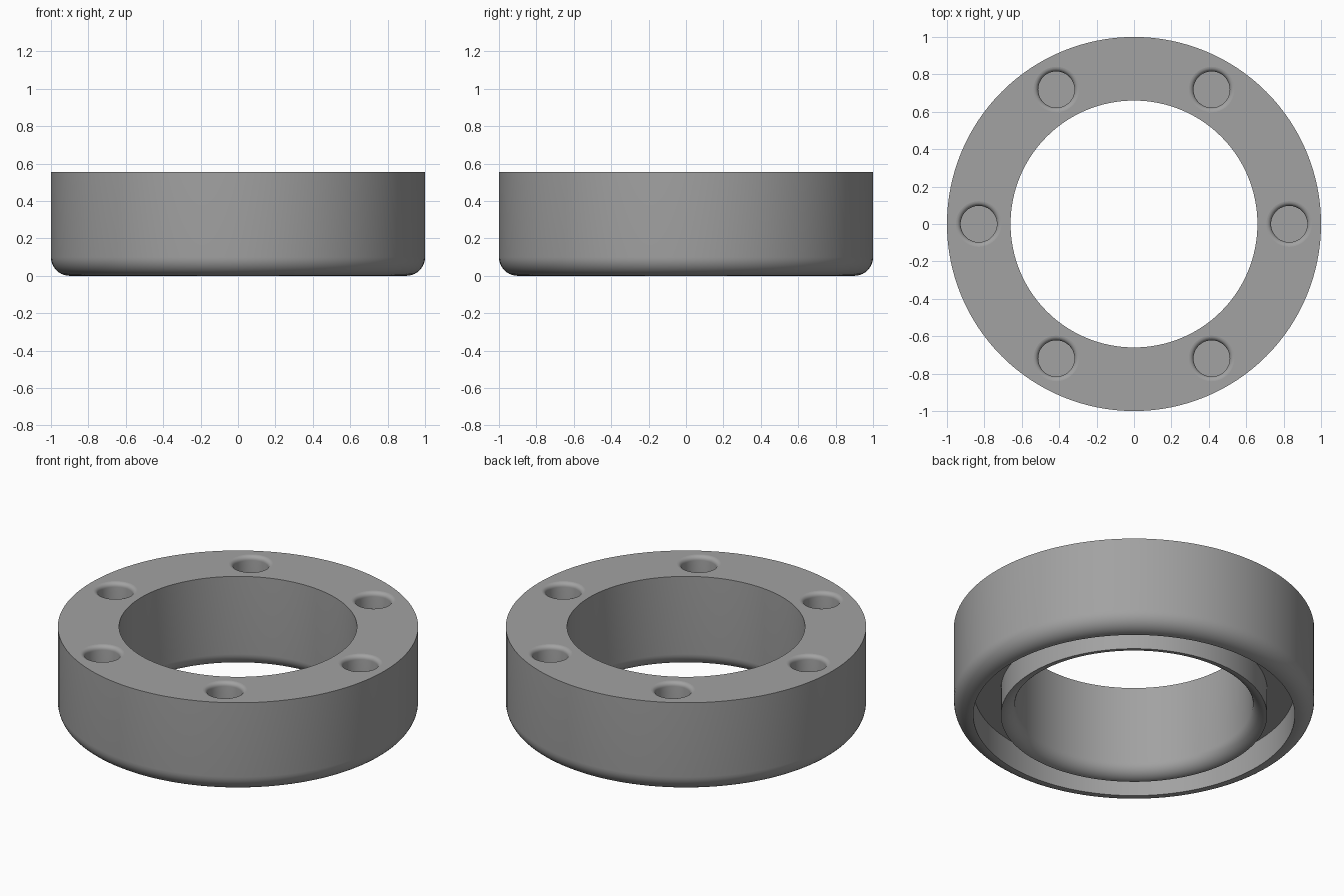
import bpy, bmesh, math

if "Cube" in bpy.data.objects:
    bpy.data.objects.remove(bpy.data.objects["Cube"])

HEIGHT = 0.555
OUTER, INNER = 1.0, 0.66
GROOVE_OUT, GROOVE_IN, GROOVE_TOP = 0.892, 0.739, 0.165
HOLE_R, HOLE_RING, HOLE_DEPTH, HOLE_ROUND = 0.097, 0.83, 0.25, 0.025


def arc(cx, cz, r, a0, a1, n):
    """Points of an arc in the (radius, z) plane, angles in degrees."""
    angles = [math.radians(a0 + (a1 - a0) * i / n) for i in range(n + 1)]
    return [(cx + r * math.cos(a), cz + r * math.sin(a)) for a in angles]


def lathe(bm, profile, segments, center=(0, 0), closed=True):
    """Turn a (radius, z) profile about a vertical axis; cap it if open."""
    rings = []
    for r, z in profile:
        rings.append([bm.verts.new((center[0] + r * math.cos(2 * math.pi * s / segments),
                                    center[1] + r * math.sin(2 * math.pi * s / segments), z))
                      for s in range(segments)])
    count = len(rings) if closed else len(rings) - 1
    for i in range(count):
        a, b = rings[i], rings[(i + 1) % len(rings)]
        for s in range(segments):
            t = (s + 1) % segments
            bm.faces.new((a[s], a[t], b[t], b[s]))
    if not closed:
        bm.faces.new(rings[0])
        bm.faces.new(rings[-1])
    bmesh.ops.recalc_face_normals(bm, faces=bm.faces[:])


def make_object(name, bm):
    mesh = bpy.data.meshes.new(name)
    bm.to_mesh(mesh)
    bm.free()
    ob = bpy.data.objects.new(name, mesh)
    bpy.context.collection.objects.link(ob)
    return ob


# Ring body: rounded lower edges and a groove in the underside
inner_round = GROOVE_IN - INNER
profile = [(INNER, HEIGHT), (OUTER, HEIGHT)]
profile += arc(OUTER - 0.1, 0.1, 0.1, 0, -90, 10)
profile += [(GROOVE_OUT, 0), (GROOVE_OUT, GROOVE_TOP), (GROOVE_IN, GROOVE_TOP)]
profile += arc(GROOVE_IN, inner_round, inner_round, -90, -180, 10)
bm = bmesh.new()
lathe(bm, profile, 128)
ring = make_object("ring_body", bm)

# Six blind holes with rounded rims
hole = [(HOLE_R, HEIGHT - HOLE_DEPTH)]
hole += arc(HOLE_R + HOLE_ROUND, HEIGHT - HOLE_ROUND, HOLE_ROUND, 180, 90, 6)
hole += [(HOLE_R + HOLE_ROUND, HEIGHT + 0.1)]
bm = bmesh.new()
for k in range(6):
    a = k * math.pi / 3
    lathe(bm, hole, 48, (HOLE_RING * math.cos(a), HOLE_RING * math.sin(a)), closed=False)
cutter = make_object("hole_cutter", bm)
cutter.hide_render = True

cut = ring.modifiers.new("holes", 'BOOLEAN')
cut.operation = 'DIFFERENCE'
cut.solver = 'EXACT'
cut.object = cutter
depsgraph = bpy.context.evaluated_depsgraph_get()
mesh = bpy.data.meshes.new_from_object(ring.evaluated_get(depsgraph))
ring.modifiers.clear()
ring.data = mesh
bpy.data.objects.remove(cutter)

# Smooth walls, flat level faces
bpy.context.view_layer.objects.active = ring
ring.select_set(True)
bpy.ops.object.shade_smooth_by_angle(angle=math.radians(30))
for p in ring.data.polygons:
    if abs(p.normal.z) > 0.999:
        p.use_smooth = False

# Plain grey
grey = bpy.data.materials.new("grey")
grey.diffuse_color = (0.36, 0.36, 0.36, 1)
grey.use_nodes = True
grey.node_tree.nodes["Principled BSDF"].inputs["Base Color"].default_value = grey.diffuse_color
ring.data.materials.clear()
ring.data.materials.append(grey)
